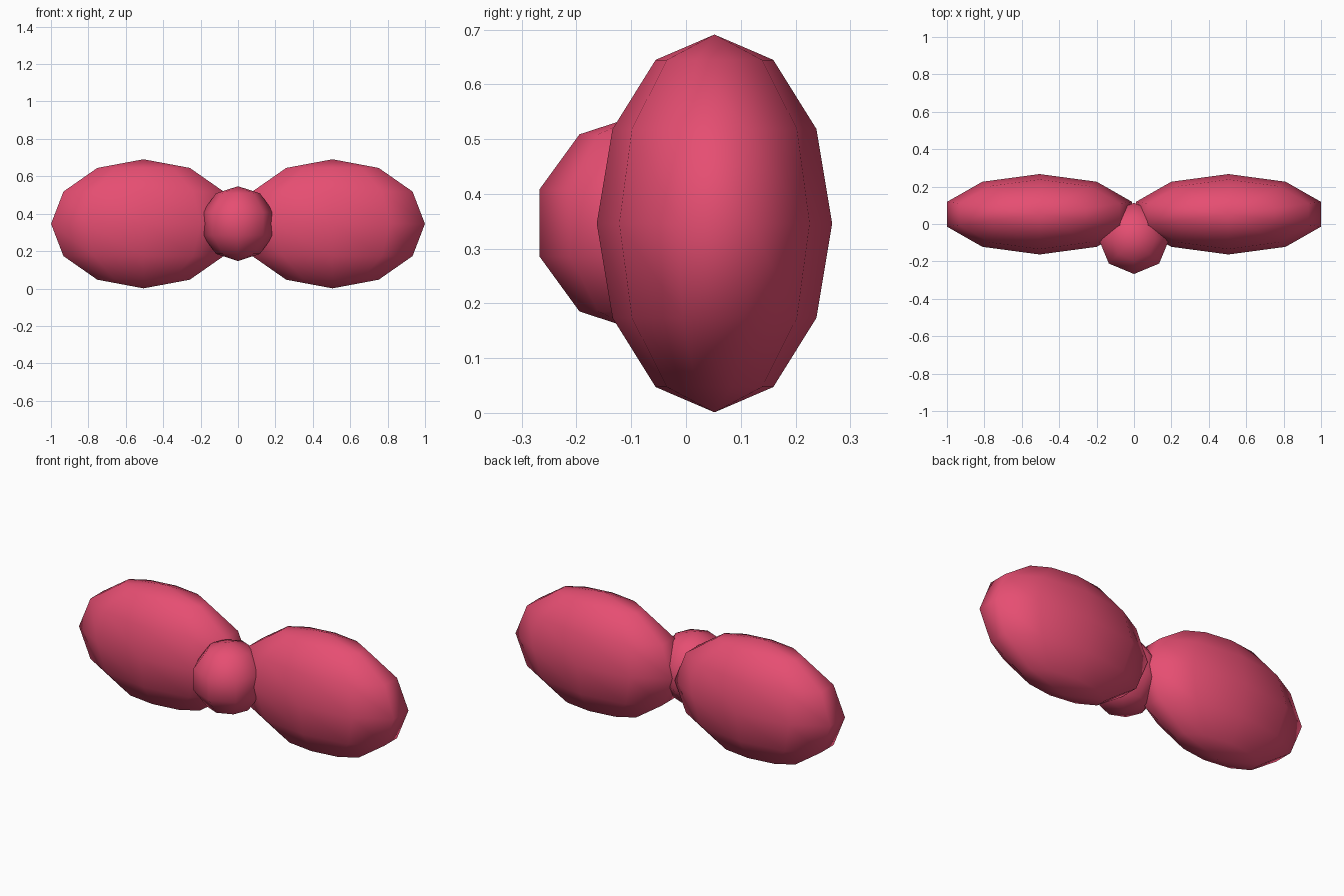
import bpy

if "Cube" in bpy.data.objects:
    bpy.data.objects.remove(bpy.data.objects["Cube"])

pink = bpy.data.materials.new("pink")
pink.diffuse_color = (0.79, 0.076, 0.168, 1)
pink.use_nodes = True
pink.node_tree.nodes["Principled BSDF"].inputs["Base Color"].default_value = pink.diffuse_color


def ellipsoid(name, segments, rings, centre, radii):
    """Smooth-shaded low-poly ball, poles along z, stretched to radii."""
    bpy.ops.mesh.primitive_uv_sphere_add(
        segments=segments, ring_count=rings, radius=1, location=centre)
    ob = bpy.context.object
    ob.name = name
    ob.scale = radii
    bpy.ops.object.transform_apply(location=False, rotation=False, scale=True)
    bpy.ops.object.shade_smooth()
    ob.data.materials.append(pink)
    return ob


# Two wide bow loops, one on each side
for side, name in ((-1, "left_loop"), (1, "right_loop")):
    ellipsoid(name, 10, 6, (side * 0.505, 0.052, 0.346), (0.52, 0.215, 0.345))

# Central knot, set forward of the loops
ellipsoid("knot", 8, 5, (0, -0.077, 0.347), (0.2, 0.2, 0.2))
